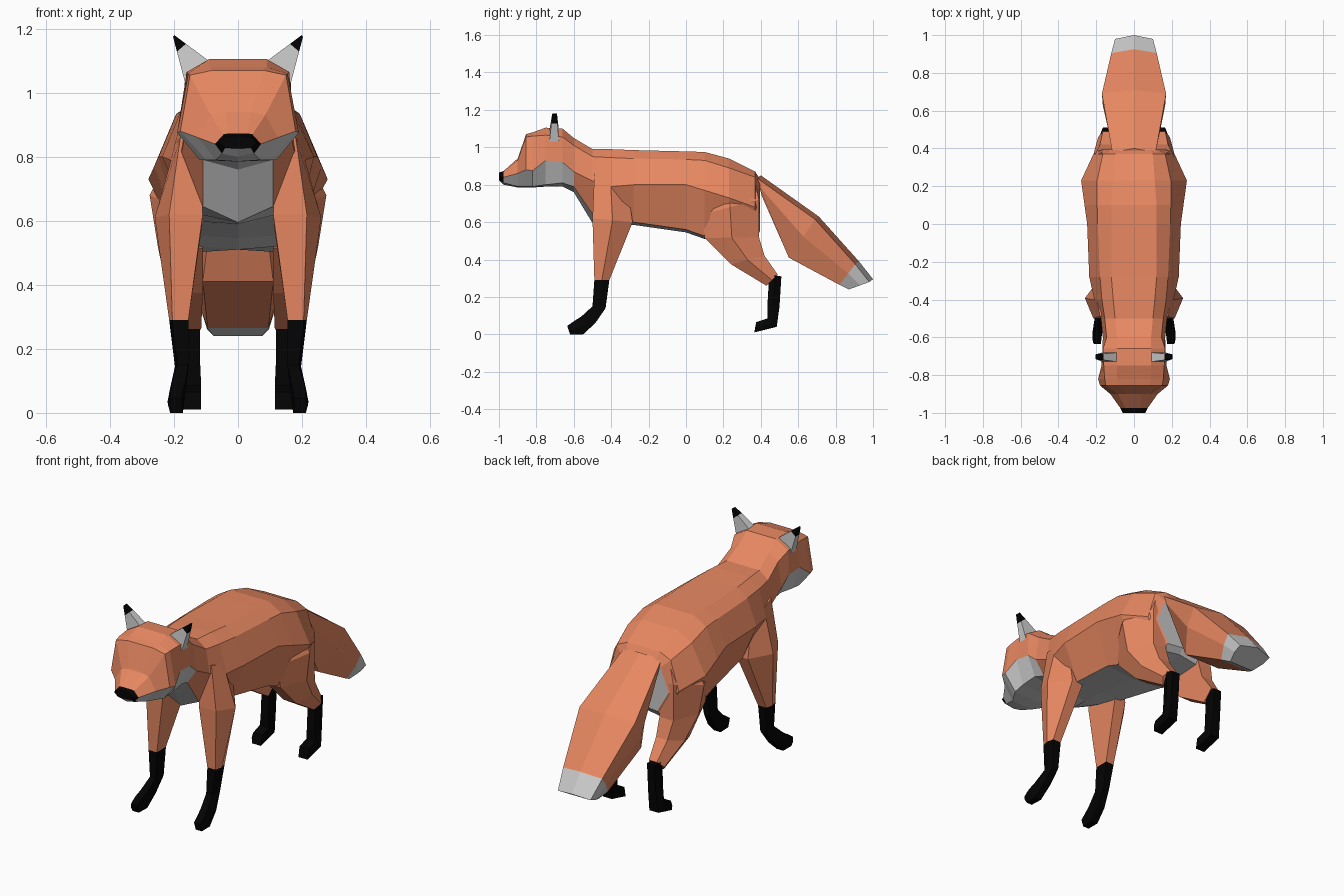
import bpy, bmesh
from mathutils import Vector


def material(name, rgb):
    m = bpy.data.materials.new(name)
    m.diffuse_color = (*rgb, 1)
    return m


ORANGE, PALE, BLACK = 0, 1, 2
MATS = [material("orange_fur", (0.8, 0.245, 0.12)),
        material("pale_fur", (0.53, 0.53, 0.53)),
        material("black_fur", (0.001, 0.001, 0.001))]


def loft(name, rings, colour, mirror=False):
    """Skin closed rings; colour(i, j) gives the material of band i, side j."""
    bm = bmesh.new()
    vs = [[bm.verts.new(p) for p in r] for r in rings]
    n = len(vs[0])
    for i in range(len(vs) - 1):
        for j in range(n):
            k = (j + 1) % n
            f = bm.faces.new((vs[i][j], vs[i][k], vs[i + 1][k], vs[i + 1][j]))
            f.material_index = colour(i, j)
    bm.faces.new(vs[0]).material_index = colour(0, 0)
    bm.faces.new(vs[-1]).material_index = colour(len(vs) - 2, n // 2)
    bmesh.ops.recalc_face_normals(bm, faces=bm.faces)
    me = bpy.data.meshes.new(name)
    bm.to_mesh(me)
    bm.free()
    for m in MATS:
        me.materials.append(m)
    ob = bpy.data.objects.new(name, me)
    bpy.context.collection.objects.link(ob)
    if mirror:
        ob.modifiers.new("mirror", 'MIRROR').use_mirror_merge = False
    return ob


def trunk_ring(row):
    """y, four (x, z) points down one side, bottom centre z."""
    y, zb = row[0], row[9]
    side = [(row[k], row[k + 1]) for k in (1, 3, 5, 7)]
    return ([(x, y, z) for x, z in side] + [(0, y, zb)]
            + [(-x, y, z) for x, z in reversed(side)])


def limb_ring(row):
    """front y z, back y z, then x of inner, front edge, outer, back edge."""
    yf, zf, yb, zb, xi, xf, xo, xb = row
    return [(xi, yf, zf), (xf, yf, zf), (xo, (yf + yb) / 2, (zf + zb) / 2),
            (xb, yb, zb), (xi, yb, zb)]


def tail_ring(row):
    """top y z, bottom y z, side x, lower x."""
    yt, zt, yb, zb, xs, xl = row
    ym, zm = yt + (yb - yt) * 0.45, zt + (zb - zt) * 0.45
    half = [(xs, yt, zt), (xs * 0.97, ym, zm), (xl, yb, zb)]
    return ([(0, yt + 0.02, zt + 0.015)] + half
            + [(-x, y, z) for x, y, z in reversed(half)])


# head, from nose to nape
neck = (-.60, .09, 1.05, .145, 1.01, .165, .87, .11, .79, .76)
head = [
    (-1.0, .025, .865, .04, .86, .06, .845, .04, .828, .825),
    (-.975, .03, .873, .045, .87, .072, .84, .05, .81, .80),
    (-.90, .04, .94, .085, .93, .125, .86, .07, .79, .785),
    (-.855, .08, 1.07, .15, 1.055, .18, .88, .10, .79, .785),
    (-.82, .09, 1.08, .155, 1.06, .19, .875, .12, .79, .785),
    (-.75, .09, 1.105, .16, 1.065, .172, .93, .125, .80, .79),
    (-.66, .09, 1.10, .165, 1.055, .167, .92, .12, .81, .79),
    neck]
loft("head", [trunk_ring(r) for r in head],
     lambda i, j: (BLACK if j not in (3, 4) else PALE) if i == 0
     else PALE if 2 <= j <= 5 else ORANGE)

# neck, chest, belly and rump
body = [
    neck,
    (-.50, .10, .99, .155, .95, .175, .82, .11, .645, .595),
    (-.40, .11, .99, .17, .945, .21, .79, .12, .62, .59),
    (-.28, .12, .985, .18, .94, .237, .80, .15, .60, .585),
    (0.0, .12, .978, .192, .935, .248, .80, .18, .56, .545),
    (.10, .12, .975, .195, .93, .262, .77, .18, .525, .51),
    (.23, .11, .94, .195, .89, .28, .73, .16, .50, .51),
    (.37, .10, .87, .165, .84, .215, .68, .13, .51, .53),
    (.395, .09, .83, .12, .80, .17, .67, .10, .55, .56)]
loft("body", [trunk_ring(r) for r in body],
     lambda i, j: PALE if 3 <= j <= 4 else ORANGE)

# tail with pale tip
tail = [(.38, .835, .405, .74, .115, .07), (.69, .615, .55, .41, .17, .11),
        (.905, .375, .82, .265, .12, .095), (.98, .28, .87, .24, .10, .075)]
loft("tail", [tail_ring(r) for r in tail],
     lambda i, j: PALE if i == 2 else ORANGE)

# front legs: orange upper part, black lower part
front = [
    (-.49, .86, -.32, .82, .12, .18, .195, .18),
    (-.50, .62, -.285, .60, .11, .215, .26, .18),
    (-.49, .29, -.41, .29, .155, .205, .215, .205),
    (-.50, .15, -.43, .14, .155, .19, .197, .19),
    (-.56, .095, -.485, .06, .165, .205, .212, .205),
    (-.60, .07, -.55, 0, .172, .212, .22, .212),
    (-.635, .045, -.62, 0, .175, .212, .218, .212)]
loft("front_leg", [limb_ring(r) for r in front],
     lambda i, j: BLACK if i > 1 else ORANGE, True)

# hind legs: broad thigh, black shank and paw
thigh = [
    (.10, .76, .37, .82, .12, .18, .22, .16),
    (.08, .64, .39, .72, .12, .19, .276, .195),
    (.10, .515, .39, .52, .11, .19, .25, .195),
    (.24, .375, .42, .42, .11, .19, .225, .18),
    (.43, .26, .49, .32, .115, .165, .19, .165)]
loft("thigh", [limb_ring(r) for r in thigh], lambda i, j: ORANGE, True)
shank = [
    (.445, .32, .51, .31, .118, .165, .178, .165),
    (.435, .15, .50, .15, .118, .165, .175, .165),
    (.435, .085, .485, .04, .115, .17, .178, .17),
    (.375, .065, .365, .01, .115, .17, .175, .17)]
loft("hind_foot", [limb_ring(r) for r in shank], lambda i, j: BLACK, True)

# ears with black tips
base = [Vector(p) for p in ((.085, -.73, 1.095), (.165, -.73, 1.03),
                            (.165, -.68, 1.03), (.085, -.68, 1.095))]
tip = [Vector(p) for p in ((.199, -.715, 1.18), (.203, -.715, 1.175),
                           (.203, -.69, 1.175), (.199, -.69, 1.18))]
mid = [a.lerp(b, 0.68) for a, b in zip(base, tip)]
loft("ear", [base, mid, tip], lambda i, j: BLACK if i else PALE, True)
